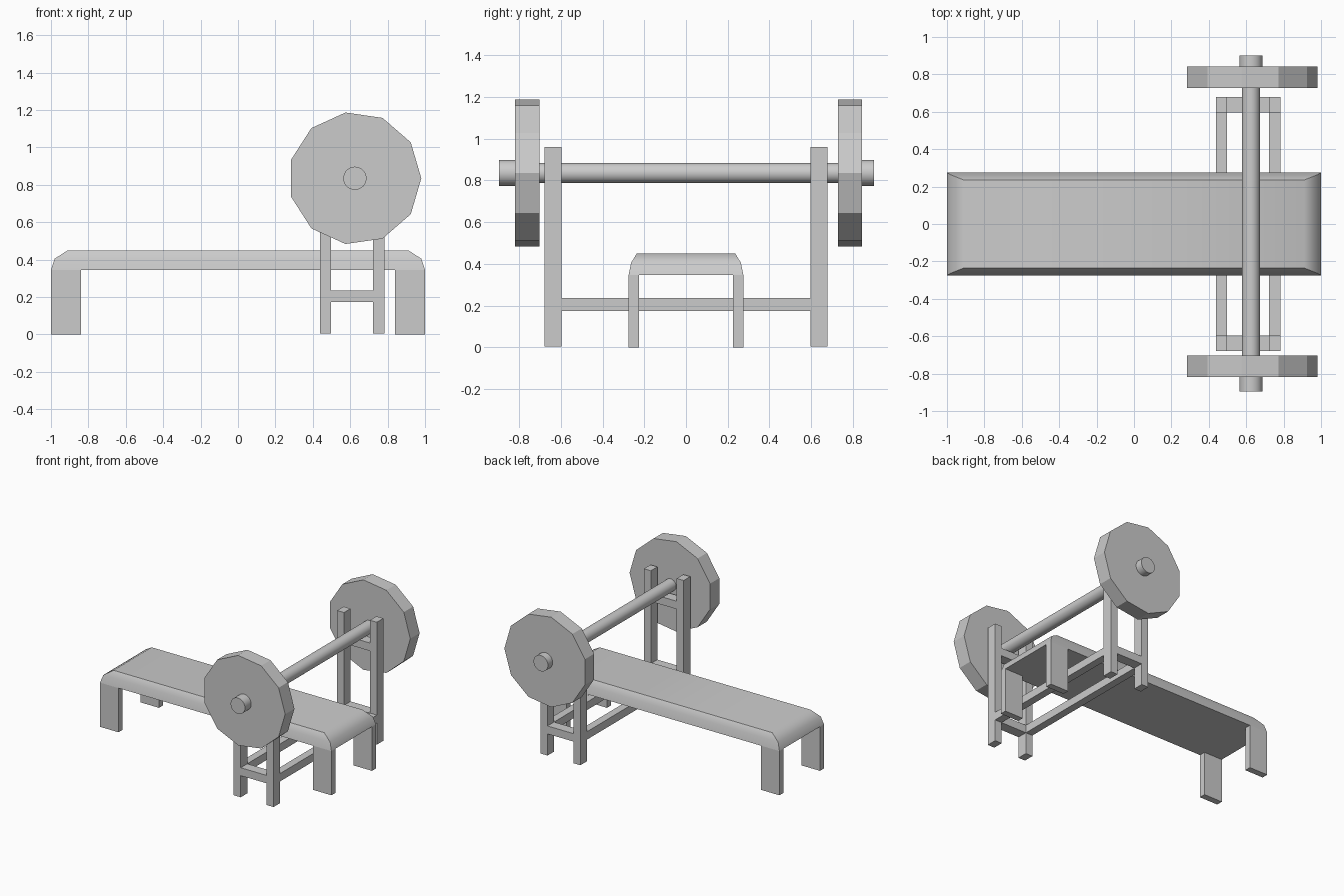
import bpy, bmesh, math
from mathutils import Matrix

if "Cube" in bpy.data.objects:
    bpy.data.objects.remove(bpy.data.objects["Cube"])


def finish(name, bm, smooth=None):
    bmesh.ops.recalc_face_normals(bm, faces=bm.faces)
    mesh = bpy.data.meshes.new(name)
    bm.to_mesh(mesh)
    bm.free()
    ob = bpy.data.objects.new(name, mesh)
    bpy.context.collection.objects.link(ob)
    if smooth:
        bpy.ops.object.select_all(action='DESELECT')
        bpy.context.view_layer.objects.active = ob
        ob.select_set(True)
        bpy.ops.object.shade_smooth_by_angle(angle=math.radians(smooth))
    return ob


def box(name, x, y, z):
    bm = bmesh.new()
    bmesh.ops.create_cube(bm, size=1)
    for v in bm.verts:
        for i, (lo, hi) in enumerate((x, y, z)):
            v.co[i] = lo if v.co[i] < 0 else hi
    return finish(name, bm)


def rod(name, radius, y0, y1, sides, smooth=None):
    # Cylinder along y on the barbell axis, first vertex towards +x
    bm = bmesh.new()
    rings = [[bm.verts.new((0.625 + radius * math.cos(2 * math.pi * i / sides), y,
                            0.835 + radius * math.sin(2 * math.pi * i / sides)))
              for i in range(sides)] for y in (y0, y1)]
    for i in range(sides):
        j = (i + 1) % sides
        bm.faces.new((rings[0][i], rings[0][j], rings[1][j], rings[1][i]))
    for r in rings:
        bm.faces.new(r)
    return finish(name, bm, smooth)


# Bench pad: stacked rectangles forming a rounded-over top edge
bm = bmesh.new()
rings = []
for hx, hy, z in ((1, .275, .345), (.98, .263, .405), (.91, .235, .45)):
    rings.append([bm.verts.new((sx * hx, sy * hy, z))
                  for sx, sy in ((-1, -1), (1, -1), (1, 1), (-1, 1))])
for a, b in zip(rings, rings[1:]):
    for i in range(4):
        j = (i + 1) % 4
        bm.faces.new((a[i], a[j], b[j], b[i]))
bm.faces.new(rings[0])
bm.faces.new(rings[-1])
finish("bench_pad", bm, 40)

# Bench legs
for sx in (-1, 1):
    for sy in (-1, 1):
        box("bench_leg", sorted((sx * .84, sx)), sorted((sy * .225, sy * .275)), (0, .345))

# Rack posts and long lower rails
POSTS = ((.438, .498), (.722, .782))
for px in POSTS:
    for sy in (-1, 1):
        box("rack_post", px, sorted((sy * .597, sy * .678)), (.004, .96))
    box("rack_rail", px, (-.597, .597), (.173, .235))

# Short crossbars between each pair of posts
for sy in (-1, 1):
    for z in ((.173, .235), (.72, .782)):
        box("rack_crossbar", (.498, .722), sorted((sy * .597, sy * .678)), z)

# Barbell with thicker sleeves and eleven-sided plates
rod("barbell_bar", .048, -.8, .8, 32, 30)
for label, sleeve, plate in (("front", (-.895, -.72), (-.818, -.703)),
                             ("back", (.74, .9), (.727, .842))):
    rod(label + "_sleeve", .062, *sleeve, 32, 30)
    rod(label + "_plate", .355, *plate, 11)
